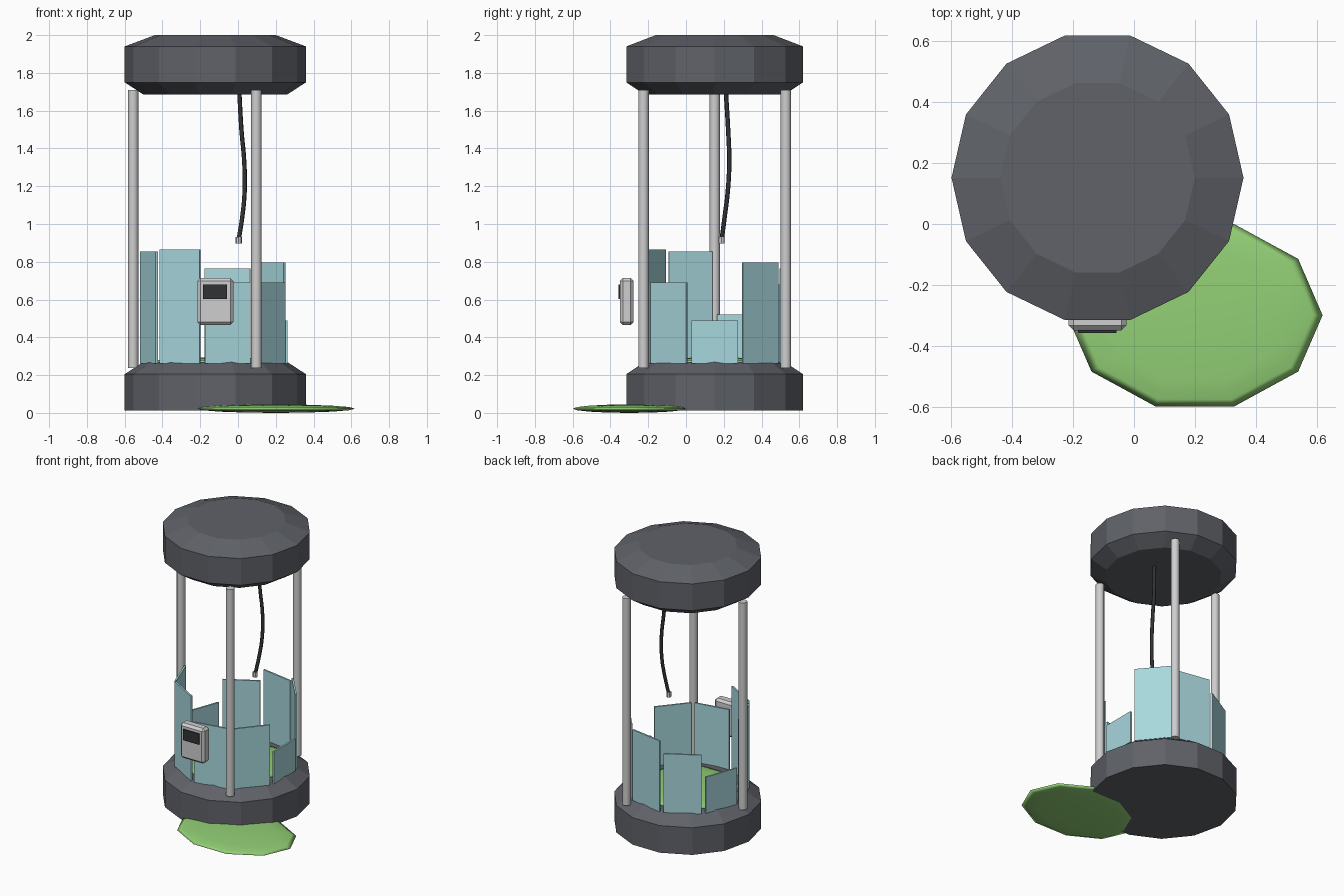
import bpy, bmesh, math
from mathutils import Matrix, Vector

if "Cube" in bpy.data.objects:
    bpy.data.objects.remove(bpy.data.objects["Cube"])

CX, CY = -0.12, 0.152  # axis of the tank


def material(name, rgb):
    m = bpy.data.materials.new(name)
    m.diffuse_color = (*rgb, 1)
    m.use_nodes = True
    m.node_tree.nodes["Principled BSDF"].inputs["Base Color"].default_value = m.diffuse_color
    return m


DARK = material("dark_grey_metal", (0.115, 0.122, 0.14))
METAL = material("light_metal", (0.62, 0.62, 0.63))
GLASS = material("pale_blue_glass", (0.39, 0.68, 0.72))
GREEN = material("green_slime", (0.29, 0.63, 0.18))
BLACK = material("black_rubber", (0.03, 0.032, 0.036))


def finish(name, bm, mat, smooth=False):
    bmesh.ops.recalc_face_normals(bm, faces=bm.faces)
    me = bpy.data.meshes.new(name)
    bm.to_mesh(me)
    bm.free()
    me.materials.append(mat)
    for p in me.polygons:
        p.use_smooth = smooth
    ob = bpy.data.objects.new(name, me)
    bpy.context.collection.objects.link(ob)
    if smooth:
        bpy.ops.object.select_all(action='DESELECT')
        ob.select_set(True)
        bpy.context.view_layer.objects.active = ob
        bpy.ops.object.shade_smooth_by_angle(angle=math.radians(50))
    return ob


def lathe(name, profile, sides, centre, mat, smooth=False):
    """Stack of closed rings (radius, z), capped at both ends."""
    bm = bmesh.new()
    rings = [[bm.verts.new((centre[0] + r * math.cos(2 * math.pi * i / sides),
                            centre[1] + r * math.sin(2 * math.pi * i / sides), z))
              for i in range(sides)] for r, z in profile]
    for a, b in zip(rings, rings[1:]):
        for i in range(sides):
            j = (i + 1) % sides
            bm.faces.new((a[i], a[j], b[j], b[i]))
    bm.faces.new(rings[0][::-1])
    bm.faces.new(rings[-1])
    return finish(name, bm, mat, smooth)


def box(name, lo, hi, mat, bevel=0.0, turn=None):
    lo, hi = Vector(lo), Vector(hi)
    bm = bmesh.new()
    bmesh.ops.create_cube(bm, size=1)
    bmesh.ops.transform(bm, verts=bm.verts, matrix=Matrix.Translation((lo + hi) / 2)
                        @ Matrix.Diagonal((*(hi - lo), 1)))
    if bevel:
        bmesh.ops.bevel(bm, geom=bm.edges[:], offset=bevel, segments=1, affect='EDGES')
    if turn is not None:
        bmesh.ops.transform(bm, verts=bm.verts, matrix=turn)
    return finish(name, bm, mat)


def blob(name, centre, radii):
    bm = bmesh.new()
    bmesh.ops.create_uvsphere(bm, u_segments=10, v_segments=8, radius=1)
    bmesh.ops.transform(bm, verts=bm.verts, matrix=Matrix.Translation(centre)
                        @ Matrix.Diagonal((*radii, 1))
                        @ Matrix.Rotation(math.radians(18), 4, 'Z'))
    ob = finish(name, bm, GREEN, smooth=False)
    for p in ob.data.polygons:
        p.use_smooth = True
    return ob


# Base and cap of the tank
lathe("tank_base", [(0.48, 0.012), (0.48, 0.205), (0.38, 0.27)], 14, (CX, CY), DARK)
lathe("tank_cap", [(0.38, 1.685), (0.48, 1.75), (0.48, 1.94), (0.32, 2.0)], 14, (CX, CY), DARK)

# Three support pillars
for k, deg in enumerate((60, 180, 300)):
    a = math.radians(deg)
    lathe(f"pillar_{k + 1}", [(0.028, 0.237), (0.028, 1.71)], 12,
          (CX + 0.435 * math.cos(a), CY + 0.435 * math.sin(a)), METAL, True)

# Ring of nine broken glass panels
for k, top in enumerate((0.49, 0.795, 0.765, 0.68, 0.52, 0.855, 0.865, 0.69, 0.69)):
    turn = Matrix.Translation((CX, CY, 0)) @ Matrix.Rotation(math.radians(40 * k), 4, 'Z')
    box(f"glass_panel_{k + 1}", (0.369, -0.1225, 0.262), (0.381, 0.1225, top), GLASS, turn=turn)

# Slime left in the tank and spilled on the floor
blob("tank_slime", (CX, CY, 0.27), (0.34, 0.34, 0.024))
blob("slime_puddle", (0.2, -0.3, 0.0225), (0.42, 0.315, 0.0225))

# Control box with screen
box("control_box", (-0.215, -0.35, 0.465), (-0.025, -0.277, 0.715), METAL, bevel=0.016)
box("control_screen", (-0.184, -0.358, 0.603), (-0.057, -0.3495, 0.68), BLACK)

# Hanging cable and its metal end
curve = bpy.data.curves.new("cable", 'CURVE')
curve.dimensions = '3D'
curve.bevel_depth = 0.012
curve.bevel_resolution = 1
curve.resolution_u = 4
curve.use_fill_caps = True
path = [(0.007, 0.211, 1.70), (0.018, 0.223, 1.5), (0.033, 0.229, 1.33),
        (0.035, 0.221, 1.17), (0.023, 0.205, 1.04), (0.005, 0.19, 0.925)]
sp = curve.splines.new('BEZIER')
sp.bezier_points.add(len(path) - 1)
for bp, co in zip(sp.bezier_points, path):
    bp.co = co
    bp.handle_left_type = bp.handle_right_type = 'AUTO'
curve.materials.append(BLACK)
bpy.context.collection.objects.link(bpy.data.objects.new("cable", curve))
lathe("cable_end", [(0.017, 0.897), (0.017, 0.931)], 8, (0.003, 0.188), METAL)
